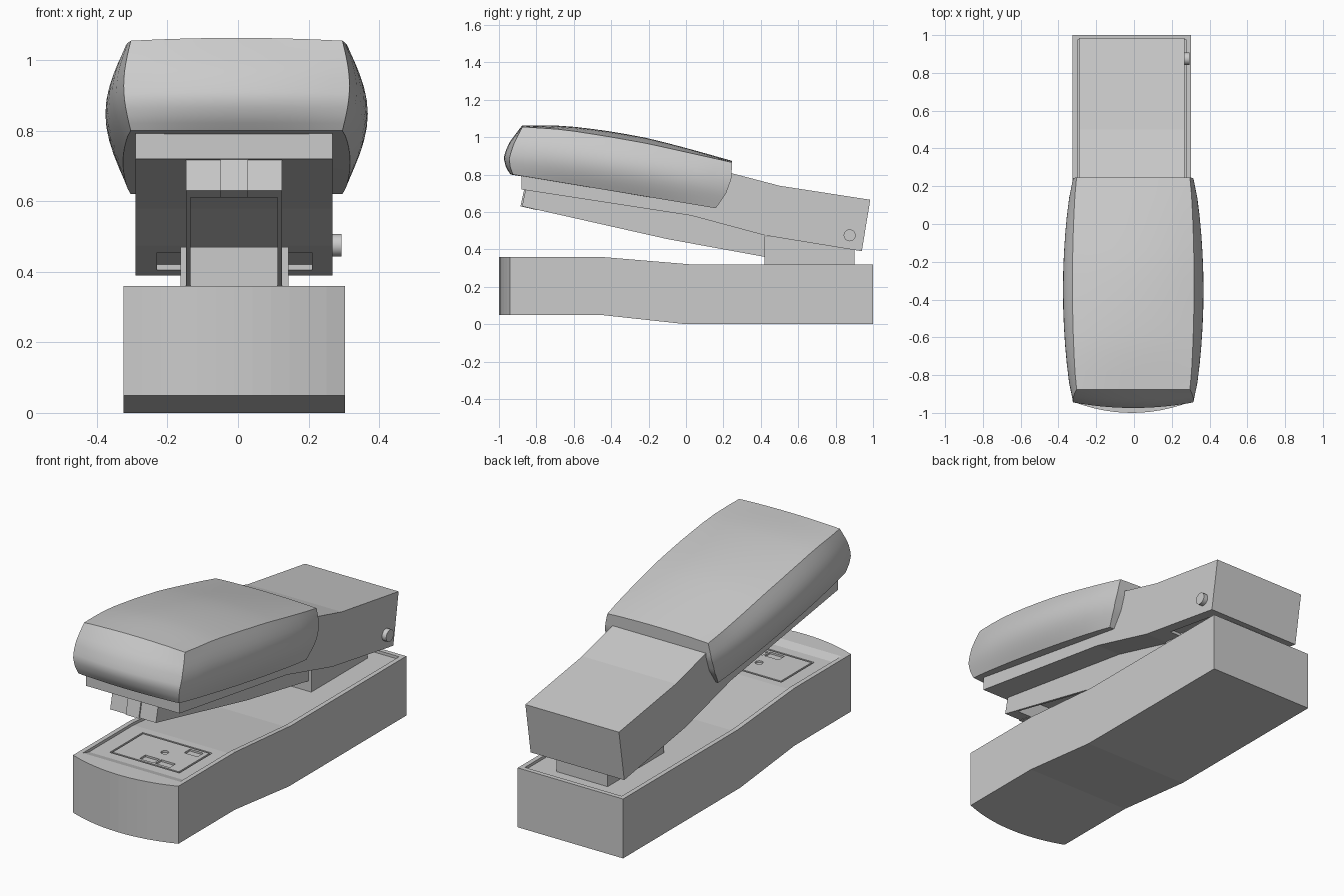
import bpy, bmesh, math

if "Cube" in bpy.data.objects:
    bpy.data.objects.remove(bpy.data.objects["Cube"])


def finish(bm, name, smooth=None):
    bmesh.ops.recalc_face_normals(bm, faces=bm.faces)
    me = bpy.data.meshes.new(name)
    bm.to_mesh(me)
    bm.free()
    ob = bpy.data.objects.new(name, me)
    bpy.context.collection.objects.link(ob)
    if smooth:
        activate(ob)
        bpy.ops.object.shade_smooth_by_angle(angle=math.radians(smooth))
    return ob


def activate(ob):
    bpy.ops.object.select_all(action='DESELECT')
    ob.select_set(True)
    bpy.context.view_layer.objects.active = ob


def extrude(name, pts, x0, x1, slices=1, bow=0.0):
    """Side profile (y, z) swept along x; bow curves the foremost edge."""
    bm = bmesh.new()
    front = min(p[0] for p in pts)
    rings = []
    for i in range(slices + 1):
        t = i / slices
        back = bow * (2 * t - 1) ** 2
        rings.append([bm.verts.new((x0 + (x1 - x0) * t, y + (back if y == front else 0), z))
                      for y, z in pts])
    n = len(pts)
    for a, b in zip(rings, rings[1:]):
        for j in range(n):
            bm.faces.new((a[j], a[(j + 1) % n], b[(j + 1) % n], b[j]))
    bm.faces.new(rings[0])
    bm.faces.new(rings[-1])
    return finish(bm, name)


def box(name, x0, x1, y0, y1, z0, z1):
    return extrude(name, [(y0, z0), (y1, z0), (y1, z1), (y0, z1)], x0, x1)


def cylinder(name, r, depth, loc, rot=(0, 0, 0)):
    bpy.ops.mesh.primitive_cylinder_add(vertices=24, radius=r, depth=depth,
                                        location=loc, rotation=rot)
    ob = bpy.context.object
    ob.name = name
    bpy.ops.object.shade_smooth_by_angle(angle=math.radians(40))
    return ob


def cut(ob, cutter):
    cutter.hide_render = True
    m = ob.modifiers.new("cut", 'BOOLEAN')
    m.operation, m.solver, m.object = 'DIFFERENCE', 'EXACT', cutter
    activate(ob)
    bpy.ops.object.modifier_apply(modifier=m.name)
    bpy.data.objects.remove(cutter)


def interp(t, pts):
    for (a, p), (b, q) in zip(pts, pts[1:]):
        if t <= b:
            return p + (q - p) * (t - a) / (b - a)
    return pts[-1][1]


# base with bowed front and a shallow tray on top
base = extrude("base", [(-1, .05), (-.46, .05), (0, 0), (1, 0), (1, .32), (.02, .32),
                        (-.46, .36), (-1, .36)], -.325, .303, 12, .06)
cut(base, extrude("tray_cutter", [(-.91, .365), (-.84, .345), (-.46, .345), (.02, .305),
                                  (.975, .305), (.975, .5), (-.91, .5)], -.3, .278))
# anvil plate sitting in a thin groove
cut(base, box("groove_cutter", -.215, .2, -.785, -.505, .33, .4))
plate = box("anvil_plate", -.205, .19, -.775, -.515, .325, .345)
for x0, x1, y0, y1 in [(-.055, .03, -.76, -.71), (.04, .125, -.76, -.71), (.085, .165, -.58, -.53)]:
    cut(plate, box("slot_cutter", x0, x1, y0, y1, .335, .4))
cut(plate, cylinder("hole_cutter", .02, .04, (.005, -.63, .355)))

# hinge block between base and arm
box("hinge_block", -.163, .143, .42, .9, .3, .47)

# upper arm with a shallow pocket under the rear
arm = extrude("upper_arm", [(-.88, .72), (.03, .58), (.42, .475), (.94, .39), (.985, .665),
                            (.5, .74), (.24, .808), (-.3, .89), (-.88, .9)], -.29, .268)
cut(arm, extrude("pocket_cutter", [(.54, .38), (.85, .38), (.85, .42), (.54, .471)], -.23, .21))

# staple channel: two walls and a nose block
side = [(-.877, .63), (-.1, .455), (.42, .36), (.42, .49), (.03, .595), (-.855, .73)]
for name, x in (("channel_wall_left", -.148), ("channel_wall_right", .112)):
    extrude(name, side, x, x + .013)
nose = [(-.877, .63), (-.79, .61), (-.79, .73), (-.855, .73)]
extrude("channel_nose", nose, -.148, .125)
extrude("nose_tab", [(y - .008, z) for y, z in nose], -.05, .028)

# hinge pin
cylinder("hinge_pin", .032, .06, (.263, .875, .475), (0, math.pi / 2, 0))

# padded hand cap: a gridded cube bent to shape
bm = bmesh.new()
bmesh.ops.create_cube(bm, size=2)
bmesh.ops.subdivide_edges(bm, edges=bm.edges[:], cuts=11, use_grid_fill=True)
for vert in bm.verts:
    s, u, v = vert.co.x, (vert.co.y + 1) / 2, (vert.co.z + 1) / 2
    yf = interp(v, [(0, -.925), (.15, -.94), (.35, -.945), (.65, -.92), (1, -.875)])
    yf -= .03 * (1 - s * s) * math.sin(math.pi * (.15 + .85 * v))
    yr = interp(v, [(0, .16), (.33, .215), (.65, .243), (1, .246)])
    zb = .80 - .18 * u
    zt = interp(u, [(0, 1.055), (.2, 1.04), (.4, 1.005), (.6, .965), (.8, .915), (1, .865)])
    zt += (1 - s * s) * (.008 + .022 * math.sin(math.pi * u))
    arch = math.sin(math.pi * u) ** .7
    w = .3 + .022 * arch + math.sin(math.pi * v) * (.02 + .03 * arch)
    vert.co = (-.004 + s * w, yf + (yr - yf) * u, zb + (zt - zb) * v)
finish(bm, "hand_cap", 35)
